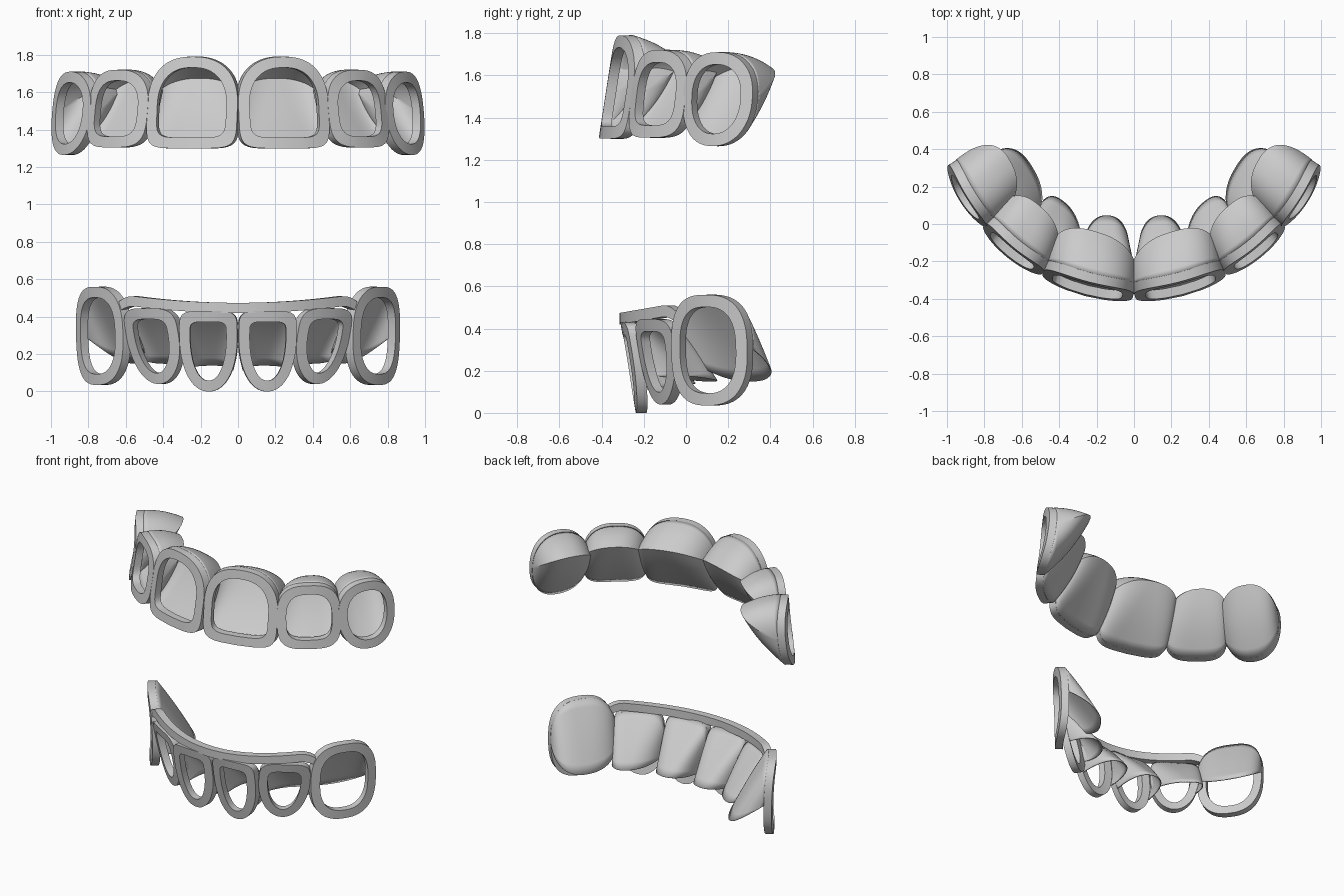
import bpy, bmesh
from math import sin, cos, pi, copysign
from mathutils import Vector

if "Cube" in bpy.data.objects:
    bpy.data.objects.remove(bpy.data.objects["Cube"])

SEG = 72       # samples around a tooth outline
FRAME = 0.058  # width of the window frame
THICK = 0.05   # depth of the window frame


def power(x, n):
    return copysign(abs(x) ** (2 / n), x)


def finish(name, bm, mirror=True, shell=0):
    bmesh.ops.remove_doubles(bm, verts=bm.verts, dist=0.0005)
    bmesh.ops.recalc_face_normals(bm, faces=bm.faces)
    me = bpy.data.meshes.new(name)
    bm.to_mesh(me)
    bm.free()
    ob = bpy.data.objects.new(name, me)
    bpy.context.collection.objects.link(ob)
    if shell:
        s = ob.modifiers.new("wall", 'SOLIDIFY')
        s.thickness = shell
        s.offset = 0
    if mirror:
        ob.modifiers.new("mirror", 'MIRROR').use_clip = False
    bpy.ops.object.select_all(action='DESELECT')
    ob.select_set(True)
    bpy.context.view_layer.objects.active = ob
    bpy.ops.object.shade_smooth_by_angle(angle=0.6)


def loft(bm, rows, closed):
    rows = [[bm.verts.new(p) for p in r] for r in rows]
    for a, b in zip(rows, rows[1:]):
        n = len(a)
        for i in range(n if closed else n - 1):
            j = (i + 1) % n
            bm.faces.new((a[i], a[j], b[j], b[i]))


def tooth(name, a, b, z0, zm, z1, n_top, n_bot, bulge, lean, depth, z_edge,
          shift, skew=0.0, open_bottom=False, wrap=0.0):
    """a, b: plan ends of the face; z0/zm/z1: bottom, widest and top heights."""
    a, b = Vector(a), Vector(b)
    t = (b - a).normalized()
    nrm = Vector((t.y, -t.x))
    mid, w = (a + b) / 2, (b - a).length / 2

    def place(u, v, d):
        out = bulge * (1 - (u / w) ** 2) - lean * (v - zm) - d
        p = mid + t * u + nrm * out
        return Vector((p.x, p.y, v))

    def outline(ang, inset, d):
        c, s = cos(ang), sin(ang)
        n, h = (n_top, z1 - zm) if s >= 0 else (n_bot, zm - z0)
        v = power(s, n) * (h - inset)
        u = power(c, n) * (w - inset) + skew * v
        return place(u, zm + v, d)

    # open window frame on the front of the tooth
    bm = bmesh.new()
    angs = [2 * pi * i / SEG for i in range(SEG)]
    loft(bm, [[outline(g, ins, d) for g in angs] for ins, d in
              ((0, 0), (FRAME, 0), (FRAME, THICK), (0, THICK), (0, 0))], True)
    finish(name + "_frame", bm)

    # wedge-shaped cap behind the frame
    fr = [i / (SEG // 2) for i in range(SEG // 2 + 1)]
    z_side = zm - (zm - z0) * sin(wrap) ** (2 / n_bot)
    w_side = w * cos(wrap) ** (2 / n_bot)

    def edge(f):
        k = power(max(sin(pi * f), 0), 2.3)
        return place(power(cos(pi * f), 2.3) * w_side + shift * k + skew * (z_side - zm) * (1 - k),
                     z_side + (z_edge - z_side) * k, THICK + (depth - THICK) * k)

    def span(side, swell):
        rows = []
        for i in range(9):
            s = i / 8
            rows.append([outline(side * (-wrap + (pi + 2 * wrap) * f), 0.001, THICK).lerp(edge(f), s)
                         + swell * sin(pi * s) * sin(pi * f) for f in fr])
        return rows

    bm = bmesh.new()
    loft(bm, span(1, Vector((0, 0, 0.014))), False)
    if not open_bottom:
        loft(bm, span(-1, Vector((-nrm.x, -nrm.y, -0.3)) * 0.022), False)
    finish(name + "_cap", bm, shell=0.006)


# upper row
tooth("upper_central", (0.003, -0.38), (0.485, -0.255), 1.30, 1.52, 1.79,
      2.4, 6, 0.035, 0.16, 0.285, 1.675, 0.03)
tooth("upper_lateral", (0.484, -0.26), (0.80, -0.003), 1.305, 1.50, 1.72,
      2.7, 3.8, 0.03, 0.15, 0.265, 1.67, 0.03)
tooth("upper_canine", (0.79, -0.015), (0.993, 0.315), 1.265, 1.50, 1.71,
      2.3, 2.25, 0.025, 0.10, 0.30, 1.65, 0.035)

# lower row, caps open underneath
tooth("lower_central", (0.004, -0.278), (0.314, -0.258), 0.0, 0.30, 0.43,
      5, 2.15, 0.02, -0.17, 0.305, 0.14, 0.0, open_bottom=True, wrap=0.65)
tooth("lower_lateral", (0.32, -0.228), (0.60, -0.058), 0.04, 0.31, 0.445,
      3.8, 2.05, 0.02, -0.21, 0.25, 0.15, 0.07, skew=0.07, open_bottom=True, wrap=0.5)
tooth("lower_canine", (0.615, -0.07), (0.866, 0.29), 0.035, 0.30, 0.56,
      2.7, 2.6, 0.025, -0.03, 0.29, 0.15, 0.05, open_bottom=True)

# bar joining the lower teeth along their top edge
bm = bmesh.new()
rings = []
for i in range(49):
    x = -0.62 + 1.24 * i / 48
    y = -0.29 + 0.68 * x * x
    z = 0.447 + 0.12 * x * x - 6 * max(abs(x) - 0.54, 0) ** 2
    n = Vector((1.36 * x, -1, 0)).normalized()
    c = Vector((x, y, z))
    rings.append([c + n * p + Vector((0, 0, q)) for p, q in
                  ((0.025, -0.027), (0.025, 0.027), (-0.025, 0.027), (-0.025, -0.027))])
loft(bm, rings, True)
bmesh.ops.holes_fill(bm, edges=[e for e in bm.edges if e.is_boundary])
finish("lower_bar", bm, mirror=False)
